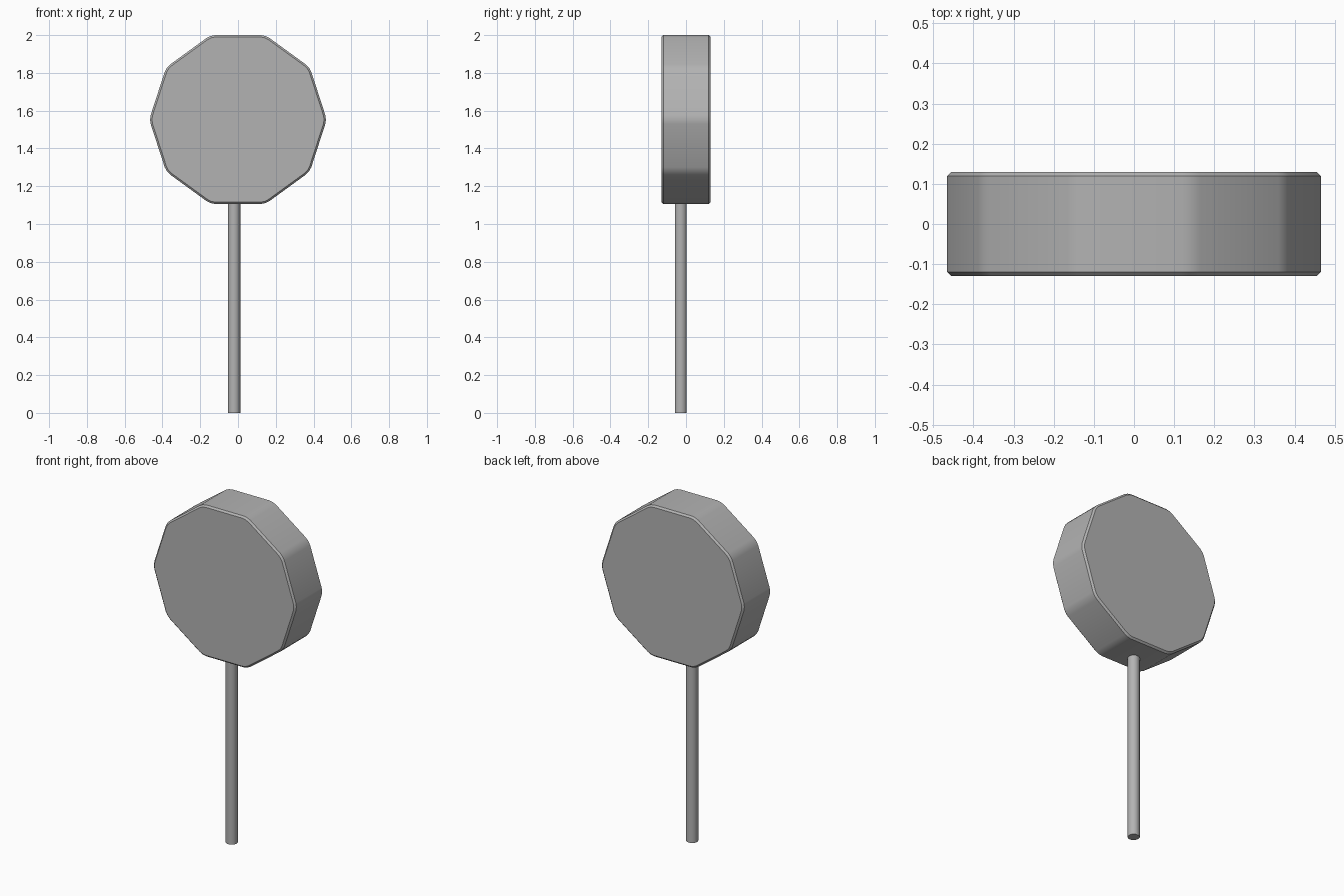
import bpy, bmesh, math

if "Cube" in bpy.data.objects:
    bpy.data.objects.remove(bpy.data.objects["Cube"])

# Darker grey shared by both parts
grey = bpy.data.materials.new("dark_grey")
grey.diffuse_color = (0.45, 0.45, 0.45, 1.0)
grey.use_nodes = True
grey.node_tree.nodes["Principled BSDF"].inputs["Base Color"].default_value = grey.diffuse_color


def decagon_prism(name, radius, axis, start, end, centre, corner=0.0, rim=0.0):
    """Ten-sided prism along y or z, with optional corner and rim bevels."""
    bm = bmesh.new()
    ring = []
    for i in range(10):
        a = math.radians(36 * i)
        u, v = radius * math.cos(a), radius * math.sin(a)
        co = (u, start, v) if axis == 'y' else (u, v, start)
        ring.append(bm.verts.new([p + q for p, q in zip(co, centre)]))
    face = bm.faces.new(ring)
    top = bmesh.ops.extrude_face_region(bm, geom=[face])['geom']
    step = (0, end - start, 0) if axis == 'y' else (0, 0, end - start)
    bmesh.ops.translate(bm, vec=step,
                        verts=[g for g in top if isinstance(g, bmesh.types.BMVert)])
    bmesh.ops.recalc_face_normals(bm, faces=bm.faces)
    if corner:
        k = 1 if axis == 'y' else 2
        long_edges = [e for e in bm.edges
                      if abs(e.verts[0].co[k] - e.verts[1].co[k]) > 0.01]
        bmesh.ops.bevel(bm, geom=long_edges, offset=corner, offset_type='OFFSET',
                        segments=2, profile=0.5, affect='EDGES')
    if rim:
        rim_edges = [e for e in bm.edges if e.calc_face_angle(0) > 1.2]
        bmesh.ops.bevel(bm, geom=rim_edges, offset=rim, offset_type='OFFSET',
                        segments=1, affect='EDGES')
    mesh = bpy.data.meshes.new(name)
    bm.to_mesh(mesh)
    bm.free()
    mesh.materials.append(grey)
    obj = bpy.data.objects.new(name, mesh)
    bpy.context.collection.objects.link(obj)
    bpy.ops.object.select_all(action='DESELECT')
    obj.select_set(True)
    bpy.context.view_layer.objects.active = obj
    bpy.ops.object.shade_smooth_by_angle(angle=math.radians(40))
    return obj


# Head: thick ten-sided disc with softened corners
decagon_prism("head", 0.470, 'y', -0.13, 0.13, (0, 0, 1.553), corner=0.025, rim=0.01)

# Stick: slightly off centre, pushed into the head
decagon_prism("stick", 0.033, 'z', 0.0, 1.15, (-0.021, -0.028, 0))
